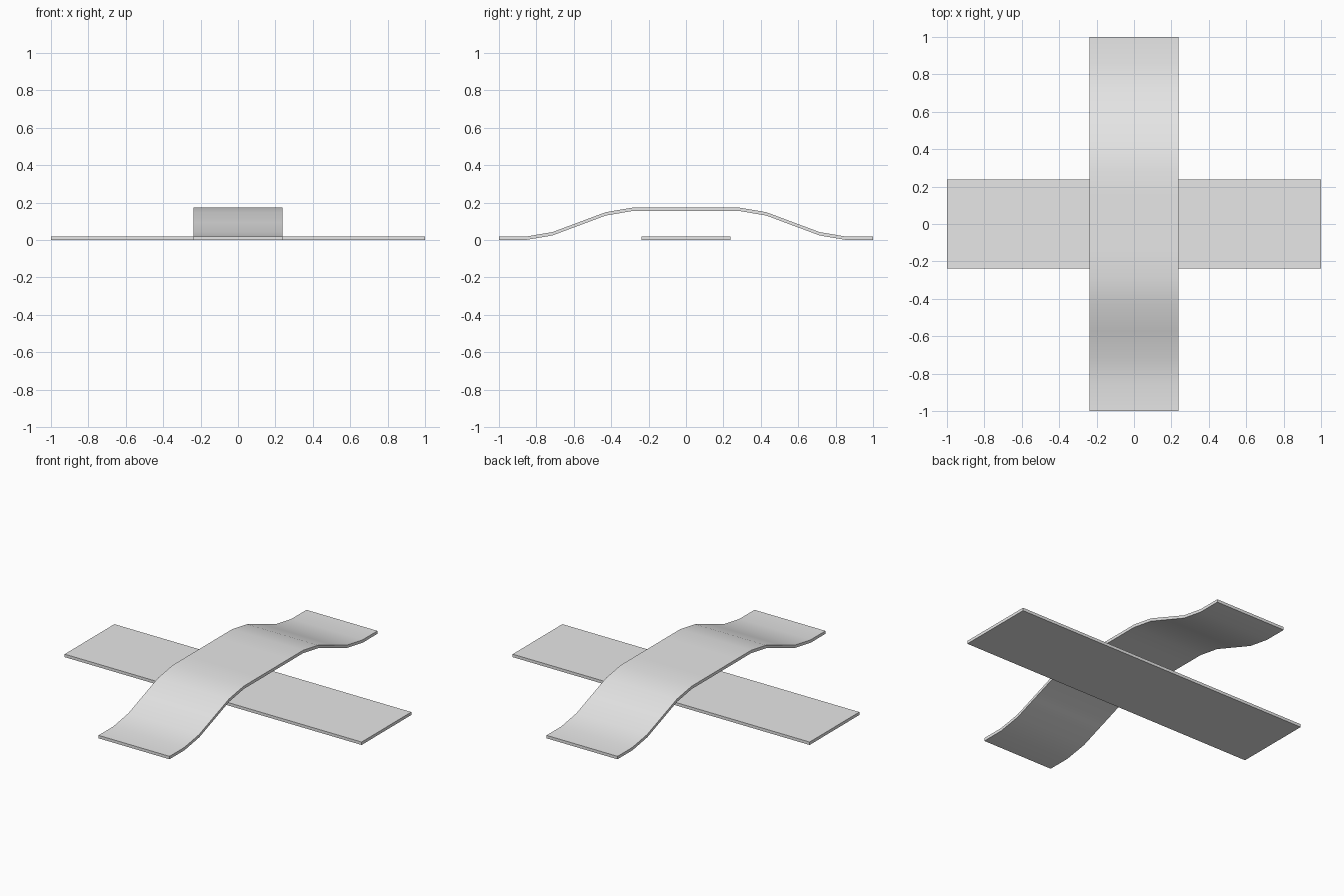
import bpy
import bmesh

if "Cube" in bpy.data.objects:
    bpy.data.objects.remove(bpy.data.objects["Cube"], do_unlink=True)

HALF_WIDTH = 0.239
THICKNESS = 0.018
RISE = 0.155

grey = bpy.data.materials.new("light_grey")
grey.use_nodes = True
colour = (0.8, 0.8, 0.8, 1)
grey.diffuse_color = colour
grey.node_tree.nodes["Principled BSDF"].inputs["Base Color"].default_value = colour


def height(y):
    """Underside height: flat end, S-shaped ramp, flat middle."""
    t = min(max((6 / 7 - abs(y)) / (4 / 7), 0), 1)
    return RISE * t * t * (3 - 2 * t)


def strip(name, stations, point):
    """Sweep a thin rectangular section along the stations."""
    bm = bmesh.new()
    rings = []
    for s in stations:
        ring = [(-HALF_WIDTH, 0), (HALF_WIDTH, 0),
                (HALF_WIDTH, THICKNESS), (-HALF_WIDTH, THICKNESS)]
        rings.append([bm.verts.new(point(s, w, z)) for w, z in ring])
    for a, b in zip(rings, rings[1:]):
        for i in range(4):
            j = (i + 1) % 4
            bm.faces.new((a[i], a[j], b[j], b[i]))
    bm.faces.new(rings[0])
    bm.faces.new(rings[-1])
    bmesh.ops.recalc_face_normals(bm, faces=bm.faces)
    mesh = bpy.data.meshes.new(name)
    bm.to_mesh(mesh)
    bm.free()
    mesh.materials.append(grey)
    obj = bpy.data.objects.new(name, mesh)
    bpy.context.collection.objects.link(obj)
    bpy.ops.object.select_all(action="DESELECT")
    obj.select_set(True)
    bpy.context.view_layer.objects.active = obj
    bpy.ops.object.shade_smooth_by_angle()
    return obj


# Flat strip lying across x
strip("flat_strip", [-1, 1], lambda s, w, z: (s, w, z))

# Arched strip bridging over it along y
strip("arched_strip", [i / 7 for i in range(-7, 8)],
      lambda s, w, z: (w, s, height(s) + z))
